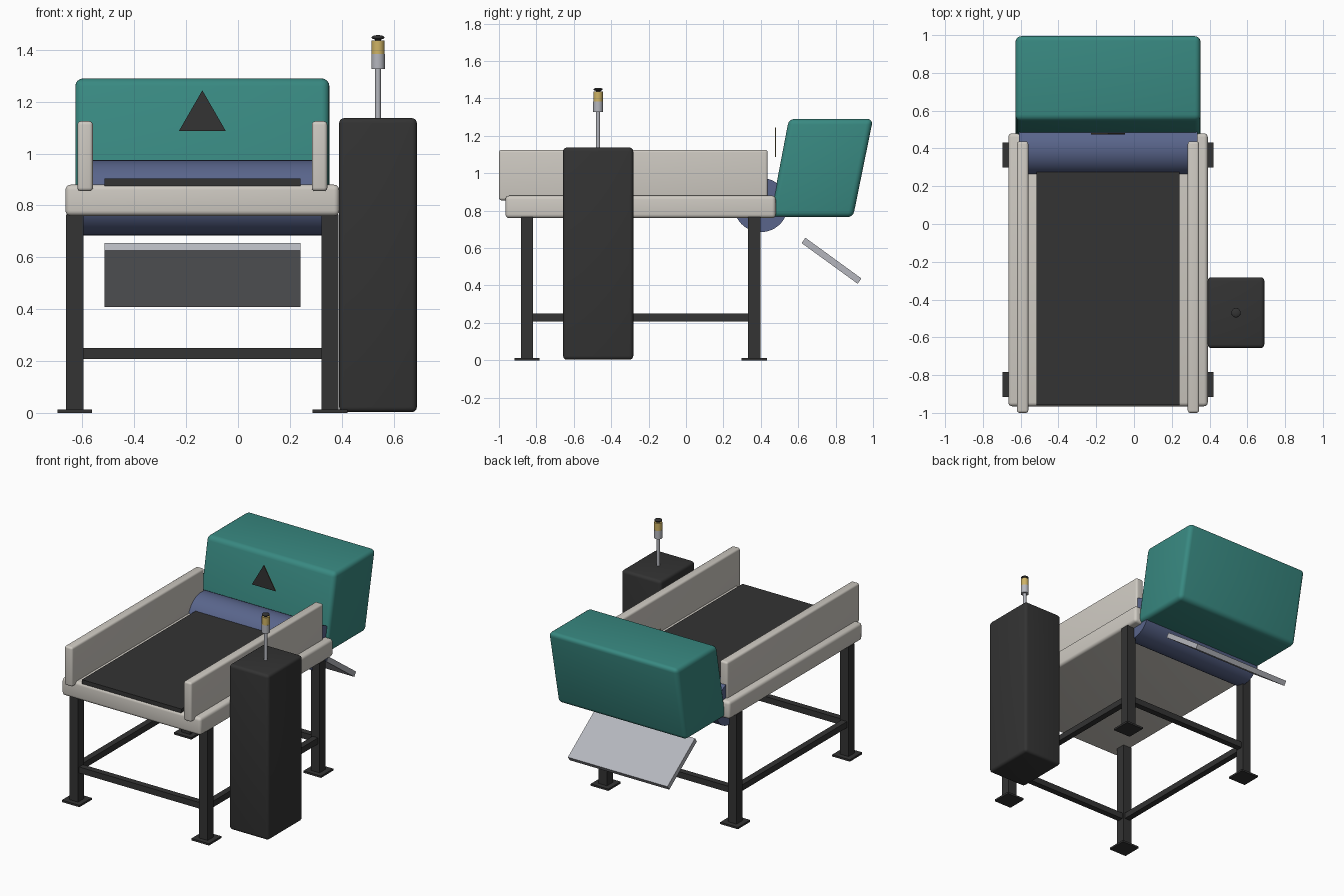
import bpy, bmesh, math
from mathutils import Vector

old = bpy.data.objects.get("Cube")
if old:
    bpy.data.objects.remove(old, do_unlink=True)


def material(name, rgb):
    m = bpy.data.materials.new(name)
    m.use_nodes = True
    color = (*rgb, 1)
    m.diffuse_color = color
    m.node_tree.nodes["Principled BSDF"].inputs["Base Color"].default_value = color
    return m


TEAL = material("teal paint", (0.04, 0.25, 0.22))
WHITE = material("warm white paint", (0.62, 0.59, 0.54))
DARK = material("dark grey", (0.033, 0.033, 0.033))
BLUE = material("slate blue", (0.10, 0.13, 0.26))
STEEL = material("light steel", (0.46, 0.47, 0.51))
YELLOW = material("lamp yellow", (0.62, 0.45, 0.13))

CX = -0.1375          # centre line of the conveyor
LEG_X = 0.492         # leg offset from that line
LEG_Y = (-0.85, 0.365)


def finish(obj, mat, bevel=0.0, smooth=False):
    obj.data.materials.clear()
    obj.data.materials.append(mat)
    bpy.ops.object.select_all(action='DESELECT')
    bpy.context.view_layer.objects.active = obj
    obj.select_set(True)
    if bevel:
        mod = obj.modifiers.new("Rounded edges", 'BEVEL')
        mod.width = bevel
        mod.segments = 4
        mod.limit_method = 'ANGLE'
        bpy.ops.object.modifier_apply(modifier=mod.name)
    if bevel or smooth:
        bpy.ops.object.shade_smooth_by_angle(angle=math.radians(35))
    return obj


def prism(name, profile, axis, lo, hi, mat, bevel=0.0):
    """Extrude a closed profile along x (points are y, z) or y (points are x, z)."""
    bm = bmesh.new()

    def place(p, t):
        return Vector((t, p[0], p[1])) if axis == 'X' else Vector((p[0], t, p[1]))

    face = bm.faces.new([bm.verts.new(place(p, lo)) for p in profile])
    out = bmesh.ops.extrude_face_region(bm, geom=[face])
    move = place((0, 0), hi - lo)
    bmesh.ops.translate(bm, vec=move,
                        verts=[g for g in out["geom"] if isinstance(g, bmesh.types.BMVert)])
    bmesh.ops.recalc_face_normals(bm, faces=bm.faces)
    mesh = bpy.data.meshes.new(name)
    bm.to_mesh(mesh)
    bm.free()
    obj = bpy.data.objects.new(name, mesh)
    bpy.context.collection.objects.link(obj)
    return finish(obj, mat, bevel)


def box(name, x, y, z, mat, bevel=0.0):
    corners = [(y[0], z[0]), (y[1], z[0]), (y[1], z[1]), (y[0], z[1])]
    return prism(name, corners, 'X', x[0], x[1], mat, bevel)


def around(c, half):
    return (c - half, c + half)


def rod(name, x, y, z0, z1, r, mat):
    bpy.ops.mesh.primitive_cylinder_add(vertices=32, radius=r, depth=z1 - z0,
                                        location=(x, y, (z0 + z1) / 2))
    obj = bpy.context.object
    obj.name = name
    return finish(obj, mat, smooth=True)


# Conveyor bed, belt and side rails
box("conveyor_bed", around(CX, 0.528), (-0.965, 0.48), (0.76, 0.88), WHITE, 0.02)
box("belt", around(CX, 0.378), (-0.957, 0.40), (0.875, 0.904), DARK)
for side, s in (("right", -1), ("left", 1)):
    box(side + "_rail", around(CX + s * 0.452, 0.03), (-1.0, 0.437),
        (0.855, 1.125), WHITE, 0.014)

# Drive roller
bpy.ops.mesh.primitive_cylinder_add(vertices=48, radius=0.145, depth=0.945,
                                    location=(CX, 0.40, 0.83),
                                    rotation=(0, math.pi / 2, 0))
roller = bpy.context.object
roller.name = "roller"
finish(roller, BLUE, smooth=True)

# Leaning hood with rounded edges
prism("hood", [(0.45, 0.765), (0.893, 0.765), (1.0, 1.29), (0.55, 1.29)],
      'X', CX - 0.49, CX + 0.49, TEAL, 0.03)

# Warning triangle with a backing plate
sign = [(CX - 0.09, 1.088), (CX + 0.09, 1.088), (CX, 1.244)]
prism("warning_triangle", sign, 'Y', 0.475, 0.478, DARK)
prism("warning_triangle_backing", sign, 'Y', 0.478, 0.481, YELLOW)

# Sloping discharge chute
chute = box("chute", around(0, 0.378), around(0, 0.185), around(0, 0.0175), STEEL)
chute.location = (CX, 0.778, 0.532)
chute.rotation_euler = (math.radians(-36), 0, 0)

# Legs, feet and lower frame
for side, s in (("right", -1), ("left", 1)):
    x = CX + s * LEG_X
    for end, y in zip(("front", "back"), LEG_Y):
        box(f"{end}_{side}_leg", around(x, 0.033), around(y, 0.033), (0, 0.765), DARK)
        box(f"{end}_{side}_foot", around(x, 0.067), around(y, 0.067), (0, 0.013), DARK)
    box(side + "_crossbar", around(x, 0.021), LEG_Y, (0.208, 0.25), DARK)
for end, y in zip(("front", "back"), LEG_Y):
    box(end + "_crossbar", around(CX, LEG_X), around(y, 0.021), (0.208, 0.25), DARK)

# Control cabinet
box("control_cabinet", (0.39, 0.69), (-0.657, -0.282), (0.003, 1.137), DARK, 0.02)

# Signal lamp on its pole
LX, LY = 0.54, -0.47
rod("lamp_pole", LX, LY, 1.13, 1.33, 0.011, STEEL)
rod("lamp_base", LX, LY, 1.327, 1.384, 0.026, STEEL)
rod("lamp_lens", LX, LY, 1.384, 1.436, 0.025, YELLOW)
rod("lamp_neck", LX, LY, 1.43, 1.445, 0.012, DARK)
bpy.ops.mesh.primitive_uv_sphere_add(segments=24, ring_count=12, radius=0.025,
                                     location=(LX, LY, 1.448))
cap = bpy.context.object
cap.name = "lamp_cap"
cap.scale.z = 0.36
finish(cap, DARK, smooth=True)
